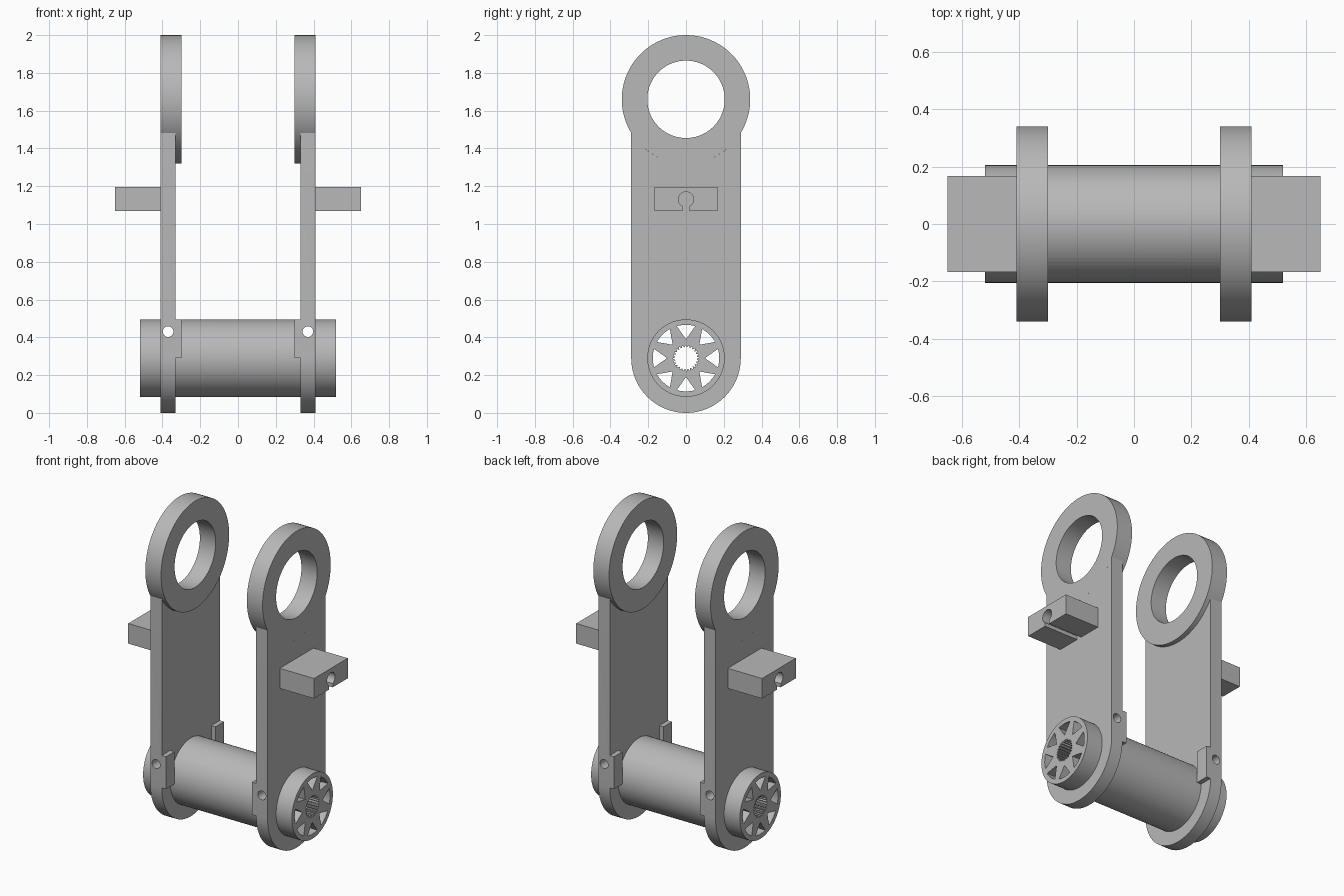
import bpy, bmesh, math
from mathutils import Matrix, Vector

cube = bpy.data.objects.get("Cube")
if cube:
    bpy.data.objects.remove(cube, do_unlink=True)

grey = bpy.data.materials.new("plain_grey")
grey.use_nodes = True
COLOUR = (0.48, 0.48, 0.48, 1)
grey.diffuse_color = COLOUR
grey.node_tree.nodes["Principled BSDF"].inputs["Base Color"].default_value = COLOUR

AXLE_Z, EYE_Z = 0.29, 1.66
AXLE_R, CORE_R = 0.205, 0.18
EYE_R, EYE_HOLE = 0.34, 0.205
ARM_R = 0.29
ARM_IN, ARM_OUT, EYE_IN = 0.33, 0.41, 0.30
PIN_Z, PIN_R = 0.43, 0.028

# Local x, y, z of a profile become world y, z, x
TURN = Matrix(((0, 0, 1, 0), (1, 0, 0, 0), (0, 1, 0, 0), (0, 0, 0, 1)))


def arc(cz, r, a0, a1, n):
    """Points on an arc about y = 0, z = cz."""
    return [(r * math.cos(a0 + (a1 - a0) * i / n),
             cz + r * math.sin(a0 + (a1 - a0) * i / n)) for i in range(n + 1)]


def circle(cz, r, n=72):
    return arc(cz, r, 0, math.tau, n)[:-1]


def link(name, mesh):
    obj = bpy.data.objects.new(name, mesh)
    bpy.context.collection.objects.link(obj)
    mesh.materials.clear()
    mesh.materials.append(grey)
    return obj


def evaluated(obj):
    deps = bpy.context.evaluated_depsgraph_get()
    return bpy.data.meshes.new_from_object(obj.evaluated_get(deps))


def prism(name, loops, x0, x1):
    """Extrude outlines (inner loops become holes) from x0 to x1."""
    curve = bpy.data.curves.new(name + "_profile", "CURVE")
    curve.dimensions = "2D"
    curve.fill_mode = "BOTH"
    curve.extrude = abs(x1 - x0) / 2
    for pts in loops:
        spline = curve.splines.new("POLY")
        spline.points.add(len(pts) - 1)
        for p, (y, z) in zip(spline.points, pts):
            p.co = (y, z, 0, 1)
        spline.use_cyclic_u = True
    temp = bpy.data.objects.new(name + "_profile", curve)
    bpy.context.collection.objects.link(temp)
    bpy.context.view_layer.update()
    mesh = evaluated(temp)
    bpy.data.objects.remove(temp, do_unlink=True)
    mesh.transform(Matrix.Translation(((x0 + x1) / 2, 0, 0)) @ TURN)
    bm = bmesh.new()
    bm.from_mesh(mesh)
    bmesh.ops.remove_doubles(bm, verts=bm.verts, dist=1e-5)
    bmesh.ops.recalc_face_normals(bm, faces=bm.faces)
    bm.to_mesh(mesh)
    bm.free()
    mesh.name = name
    return link(name, mesh)


def box(name, lo, hi):
    bm = bmesh.new()
    lo, hi = Vector(lo), Vector(hi)
    bmesh.ops.create_cube(bm, size=1)
    bmesh.ops.scale(bm, vec=hi - lo, verts=bm.verts)
    bmesh.ops.translate(bm, vec=(lo + hi) / 2, verts=bm.verts)
    mesh = bpy.data.meshes.new(name)
    bm.to_mesh(mesh)
    bm.free()
    return link(name, mesh)


def drill(obj, cutter):
    mod = obj.modifiers.new("pin_hole", "BOOLEAN")
    mod.operation = "DIFFERENCE"
    mod.solver = "EXACT"
    mod.object = cutter
    bpy.context.view_layer.update()
    mesh = evaluated(obj)
    obj.modifiers.clear()
    obj.data = mesh


def smooth(obj):
    obj.data.shade_smooth()
    obj.data.set_sharp_from_angle(angle=math.radians(30))


# Axle sleeve and its spoked, splined core
sleeve = prism("axle_sleeve", [circle(AXLE_Z, AXLE_R), circle(AXLE_Z, CORE_R)], -0.52, 0.52)
TEETH = 24
spline_bore = []
for i in range(TEETH * 4):
    r = 0.068 if i % 4 < 2 else 0.058
    a = math.tau * i / (TEETH * 4)
    spline_bore.append((r * math.cos(a), AXLE_Z + r * math.sin(a)))
core_loops = [circle(AXLE_Z, CORE_R), spline_bore]
for i in range(8):
    a = math.tau * i / 8
    apex = (0.1 * math.cos(a), AXLE_Z + 0.1 * math.sin(a))
    core_loops.append([apex] + arc(AXLE_Z, 0.176, a - 0.28, a + 0.28, 6))
core = prism("axle_core", core_loops, -0.52, 0.52)
drilled = [sleeve, core]
finished = [sleeve, core]

# Arm outline: round foot, straight sides, hollow top that seats the eye ring
join = math.acos(ARM_R / EYE_R)
arm_outline = (arc(AXLE_Z, ARM_R, -math.pi, 0, 40)
               + arc(EYE_Z, EYE_R, -join, join - math.pi, 40))
# Clamp outline: block with a keyhole slot open at the bottom
gap = math.asin(0.018 / 0.04)
clamp_outline = ([(-0.168, 1.07), (-0.168, 1.197), (0.168, 1.197), (0.168, 1.07), (0.018, 1.07)]
                 + arc(1.13, 0.04, gap - math.pi / 2, 1.5 * math.pi - gap, 32)
                 + [(-0.018, 1.07)])

cutters = []
for side, s in (("left", 1), ("right", -1)):
    arm = prism(side + "_arm", [arm_outline, circle(AXLE_Z, AXLE_R)], s * ARM_IN, s * ARM_OUT)
    ring = prism(side + "_eye_ring", [circle(EYE_Z, EYE_R, 96), circle(EYE_Z, EYE_HOLE)],
                 s * EYE_IN, s * ARM_OUT)
    clamp = prism(side + "_clamp_block", [clamp_outline], s * ARM_OUT, s * 0.65)
    drilled.append(arm)
    finished += [arm, ring, clamp]
    # Tabs beside the sleeve on the inner face
    for end, t in (("front", -1), ("back", 1)):
        x = sorted((s * EYE_IN, s * ARM_IN))
        y = sorted((t * AXLE_R, t * ARM_R))
        box(f"{side}_{end}_tab", (x[0], y[0], AXLE_Z), (x[1], y[1], 0.495))
    # Cross pin hole cutter
    bm = bmesh.new()
    bmesh.ops.create_cone(bm, cap_ends=True, segments=32, radius1=PIN_R, radius2=PIN_R, depth=1)
    bm.transform(Matrix.Translation((s * 0.37, 0, PIN_Z)) @ Matrix.Rotation(math.pi / 2, 4, "X"))
    mesh = bpy.data.meshes.new("pin_cutter")
    bm.to_mesh(mesh)
    bm.free()
    cutter = link(side + "_pin_cutter", mesh)
    cutter.hide_render = True
    cutters.append((s, cutter))

for obj in drilled:
    for s, cutter in cutters:
        if obj in (sleeve, core) or obj.name.startswith("left") == (s > 0):
            drill(obj, cutter)
for s, cutter in cutters:
    bpy.data.objects.remove(cutter, do_unlink=True)
for obj in finished:
    smooth(obj)
